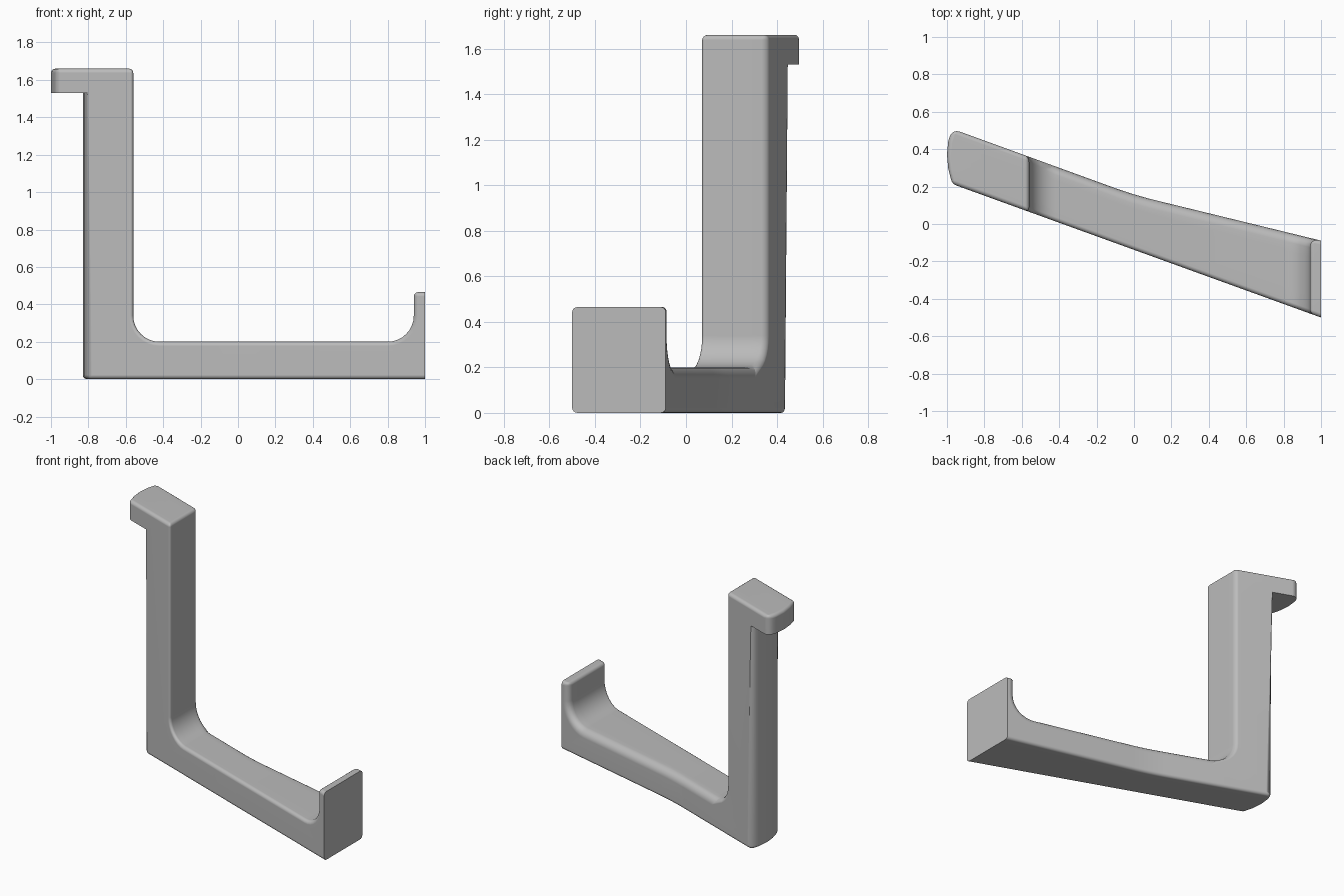
import bpy, bmesh, math
from mathutils import Vector

cube = bpy.data.objects.get("Cube")
if cube:
    bpy.data.objects.remove(cube, do_unlink=True)

LEFT, LEG, INNER, LIP = -1.0, -0.83, -0.56, 0.94
TOP, UNDER, FLOOR, LIP_TOP, R = 1.66, 1.53, 0.2, 0.465, 0.14


def arc(cx, cz, start, steps=8):
    """Quarter arc, anticlockwise from the start angle."""
    angles = [start + math.pi / 2 * i / steps for i in range(steps + 1)]
    return [(cx + R * math.cos(a), cz + R * math.sin(a)) for a in angles]


def front_y(x):
    return -0.138 - 0.362 * x


def back_y(x):
    """Two straight runs joined by a soft bend around the middle."""
    w = 0.12
    soft = (x * x / w + w) / 2 if abs(x) < w else abs(x)
    return 0.155 - 0.304 * x + 0.06 * soft


# Side outline: leg with a hook, floor with filleted corners, end lip
outline = [(LEFT, TOP), (LEFT, UNDER), (LEG, UNDER), (LEG, 0), (1, 0),
           (1, LIP_TOP), (LIP, LIP_TOP)]
outline += arc(LIP - R, FLOOR + R, -math.pi / 2)[::-1]
outline += arc(INNER + R, FLOOR + R, math.pi)[::-1]
outline += [(INNER, TOP)]

bm = bmesh.new()
cap = bm.faces.new([bm.verts.new((x, 0, z)) for x, z in outline])
ext = bmesh.ops.extrude_face_region(bm, geom=[cap], use_keep_orig=True)
new_verts = [g for g in ext["geom"] if isinstance(g, bmesh.types.BMVert)]
bmesh.ops.translate(bm, verts=new_verts, vec=(0, 1, 0))
bmesh.ops.recalc_face_normals(bm, faces=bm.faces[:])


def slice_at(co, normal):
    bmesh.ops.bisect_plane(bm, geom=bm.verts[:] + bm.edges[:] + bm.faces[:],
                           plane_co=co, plane_no=normal)


for i in range(-3, 4):
    slice_at((i * 0.04, 0, 0), (1, 0, 0))
for i in range(1, 4):
    slice_at((0, i / 4, 0), (0, 1, 0))
bm.normal_update()

# Rounding: wide along the inner back edge, narrow elsewhere
weight = bm.edges.layers.float.new("bevel_weight_edge")
for e in bm.edges:
    a, b = (v.co for v in e.verts)
    mid = (a + b) / 2
    if len(e.link_faces) != 2 or e.calc_face_angle() < 0.6:
        continue
    at_end = min(a.x, b.x) > 0.99
    at_underside = max(abs(a.z - UNDER), abs(b.z - UNDER)) < 0.01
    if at_end or at_underside:
        continue
    wide_back = mid.y > 0.99 and mid.x > INNER + 0.08 and 0.1 < mid.z < 0.46
    back_corner = mid.y > 0.99 and mid.x < LEG + 0.01 and abs(a.x - b.x) < 0.01
    e[weight] = 1.0 if wide_back else 0.85 if back_corner else 0.45

# Slant the body and bulge its left end faces
for v in bm.verts:
    t = v.co.y
    if v.co.x < LEG + 0.01:
        v.co.x += 0.028 * (2 * t - 1) ** 2
    f, k = front_y(v.co.x), back_y(v.co.x)
    v.co.y = f + (k - f) * t

mesh = bpy.data.meshes.new("hook_bracket")
bm.to_mesh(mesh)
bm.free()
bracket = bpy.data.objects.new("hook_bracket", mesh)
bpy.context.collection.objects.link(bracket)

grey = bpy.data.materials.new("plain grey")
grey.use_nodes = True
colour = (0.5, 0.5, 0.5, 1)
grey.diffuse_color = colour
grey.node_tree.nodes["Principled BSDF"].inputs["Base Color"].default_value = colour
mesh.materials.append(grey)

bpy.ops.object.select_all(action="DESELECT")
bracket.select_set(True)
bpy.context.view_layer.objects.active = bracket
bevel = bracket.modifiers.new("rounded_edges", "BEVEL")
bevel.limit_method = "WEIGHT"
bevel.width = 0.05
bevel.segments = 4
bevel.use_clamp_overlap = False
bpy.ops.object.modifier_apply(modifier=bevel.name)
bpy.ops.object.shade_smooth_by_angle(angle=math.radians(35))
normals = bracket.modifiers.new("clean_shading", "WEIGHTED_NORMAL")
normals.keep_sharp = True
